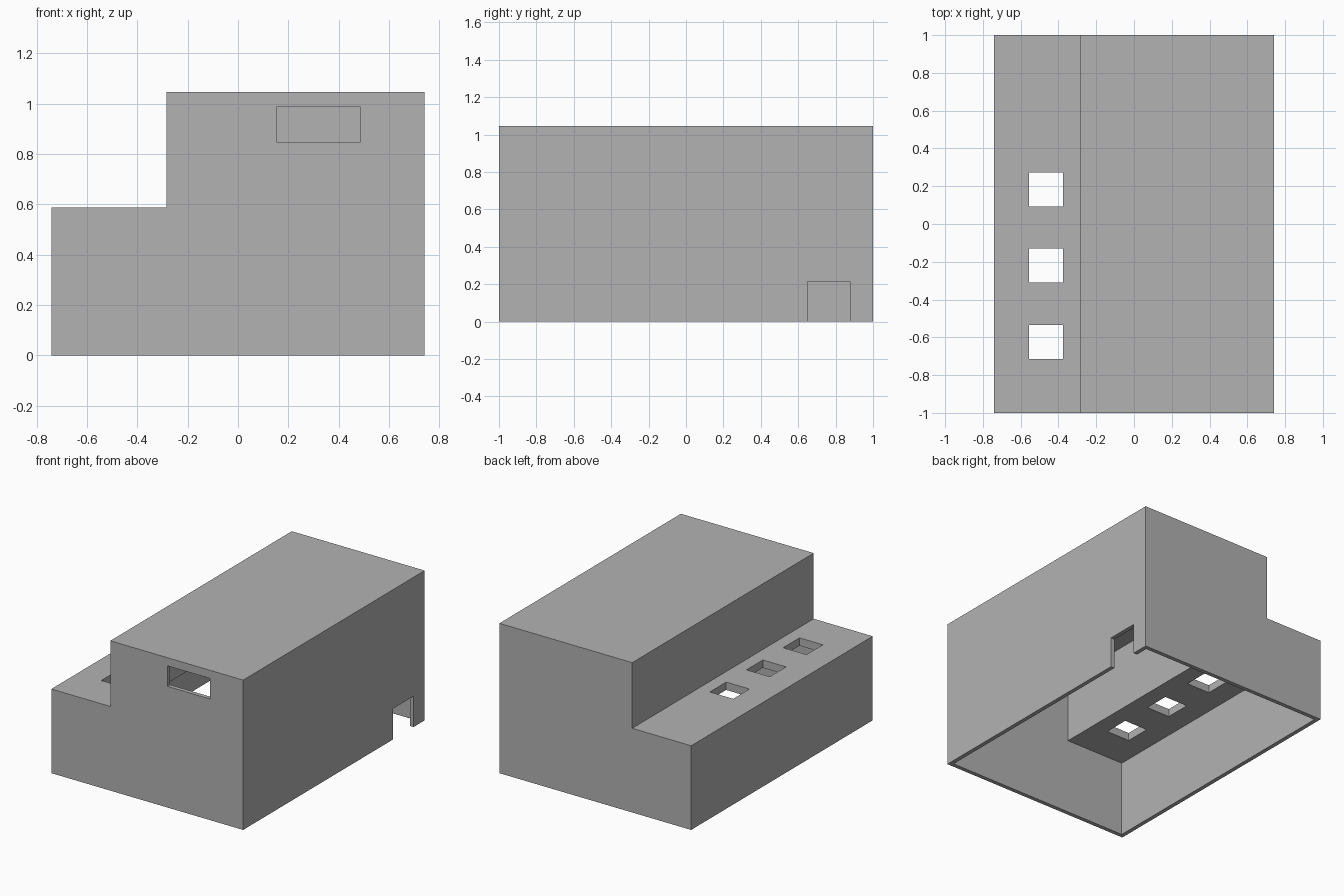
import bpy
import bmesh

cube = bpy.data.objects.get("Cube")
if cube:
    bpy.data.objects.remove(cube, do_unlink=True)

# Main dimensions
W, D = 0.74, 1.0            # half width, half depth
LOW, HIGH, STEP = 0.587, 1.045, -0.285
WALL, ROOF = 0.029, 0.055

grey = bpy.data.materials.new("plain grey")
grey.use_nodes = True
grey.diffuse_color = (0.448, 0.448, 0.448, 1)
grey.node_tree.nodes["Principled BSDF"].inputs["Base Color"].default_value = grey.diffuse_color


def prism(name, profile, y0, y1):
    """Extrude an x-z profile along y."""
    bm = bmesh.new()
    face = bm.faces.new([bm.verts.new((x, y0, z)) for x, z in profile])
    side = bmesh.ops.extrude_face_region(bm, geom=[face])
    moved = [v for v in side["geom"] if isinstance(v, bmesh.types.BMVert)]
    bmesh.ops.translate(bm, verts=moved, vec=(0, y1 - y0, 0))
    bmesh.ops.recalc_face_normals(bm, faces=bm.faces)
    mesh = bpy.data.meshes.new(name)
    bm.to_mesh(mesh)
    bm.free()
    mesh.materials.append(grey)
    obj = bpy.data.objects.new(name, mesh)
    bpy.context.collection.objects.link(obj)
    return obj


def box(name, x0, x1, y0, y1, z0, z1):
    return prism(name, [(x0, z0), (x1, z0), (x1, z1), (x0, z1)], y0, y1)


def stepped(wall, roof, base):
    """Stepped outline, inset by the wall and roof thickness."""
    return [(-W + wall, base), (W - wall, base), (W - wall, HIGH - roof),
            (STEP + wall, HIGH - roof), (STEP + wall, LOW - roof), (-W + wall, LOW - roof)]


# Stepped shell, hollow and open underneath
shell = prism("building_shell", stepped(0, 0, 0), -D, D)
cutters = [prism("hollow_cutter", stepped(WALL, ROOF, -0.2), -D + WALL, D - WALL)]

# Front window and side doorway
cutters.append(box("window_cutter", 0.155, 0.485, -D - 0.1, -D + 0.1, 0.845, 0.988))
cutters.append(box("doorway_cutter", W - 0.1, W + 0.1, 0.65, 0.878, -0.1, 0.215))

# Row of square skylights in the low roof
for i in range(3):
    y = -0.625 + i * 0.404
    cutters.append(box("skylight_cutter", -0.555, -0.375, y - 0.09, y + 0.09, 0.45, 0.7))

for cutter in cutters:
    cutter.hide_render = True
    mod = shell.modifiers.new(cutter.name, "BOOLEAN")
    mod.operation = "DIFFERENCE"
    mod.solver = "EXACT"
    mod.object = cutter

# Bake the cuts and drop the cutters
graph = bpy.context.evaluated_depsgraph_get()
baked = bpy.data.meshes.new_from_object(shell.evaluated_get(graph))
shell.modifiers.clear()
shell.data = baked
baked.name = "building_shell"
for cutter in cutters:
    bpy.data.objects.remove(cutter, do_unlink=True)
